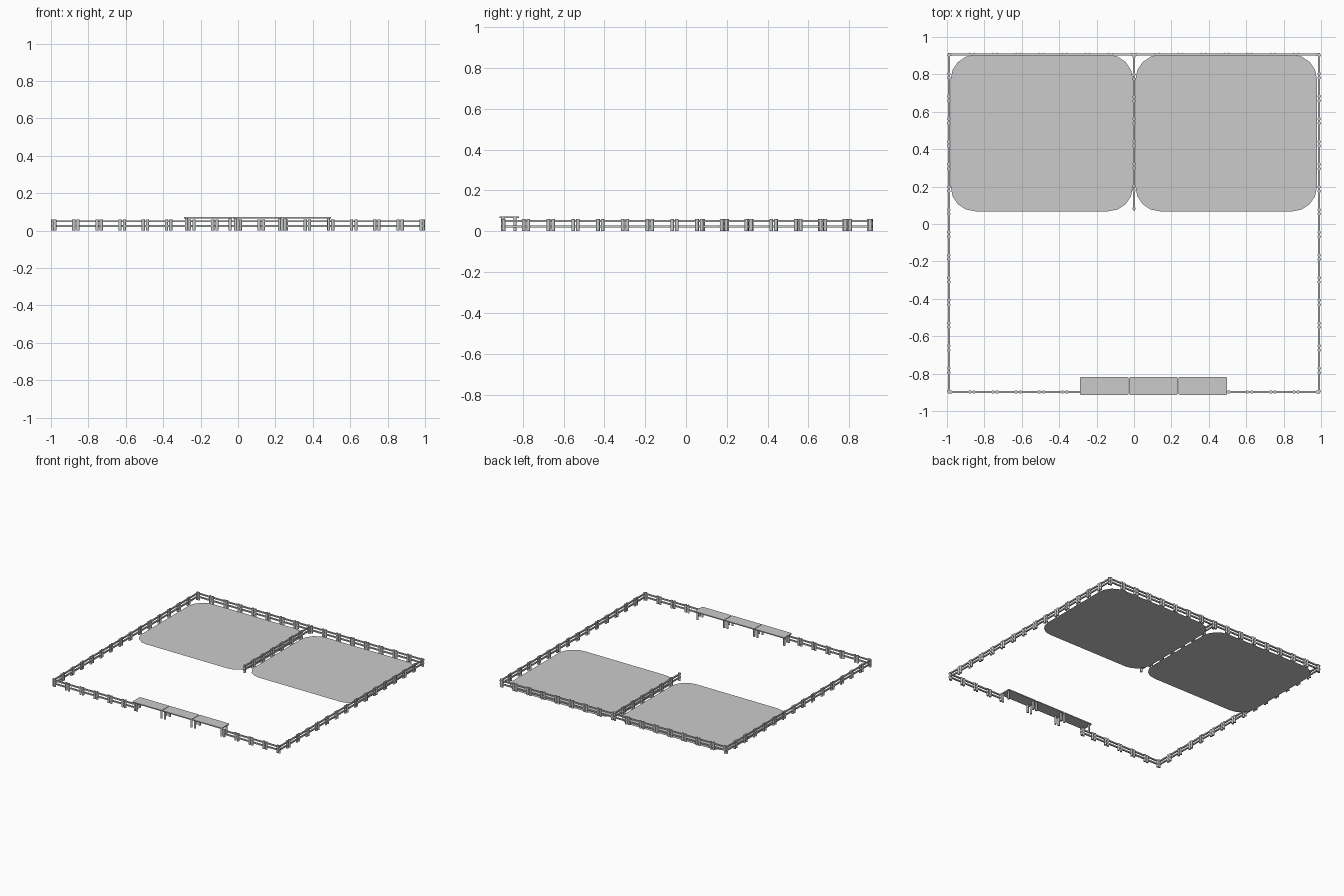
import bpy, bmesh, math
from mathutils import Matrix, Vector

if "Cube" in bpy.data.objects:
    bpy.data.objects.remove(bpy.data.objects["Cube"])

POST_R, POST_H, RAIL = 0.009, 0.06, 0.010
GAP = 0.0115          # post inset from the end of each panel


def finish(name, bm, smooth=False):
    me = bpy.data.meshes.new(name)
    bm.to_mesh(me)
    bm.free()
    ob = bpy.data.objects.new(name, me)
    bpy.context.collection.objects.link(ob)
    if smooth:
        bpy.ops.object.select_all(action='DESELECT')
        ob.select_set(True)
        bpy.context.view_layer.objects.active = ob
        bpy.ops.object.shade_smooth_by_angle(angle=math.radians(50))
    return ob


def add_post(bm, x, y, h=POST_H, r=POST_R):
    bmesh.ops.create_cone(bm, cap_ends=True, segments=10, radius1=r, radius2=r,
                          depth=h, matrix=Matrix.Translation((x, y, h / 2)))


def add_box(bm, centre, size):
    bmesh.ops.create_cube(bm, size=1, matrix=Matrix.Translation(centre)
                          @ Matrix.Diagonal((*size, 1)))


# Fence run: panels with a post near each end and two rails
def fence(name, start, end, panels):
    bm = bmesh.new()
    a, b = Vector(start), Vector(end)
    step = (b - a) / panels
    d = step.normalized()
    for i in range(panels):
        p, q = a + step * i, a + step * (i + 1)
        for post in (p + d * GAP, q - d * GAP):
            add_post(bm, post.x, post.y)
        mid = (p + q) / 2
        size = (max(abs(step.x), RAIL), max(abs(step.y), RAIL), RAIL)
        for z in (0.024, 0.050):
            add_box(bm, (mid.x, mid.y, z), size)
    return finish(name, bm, True)


# Flat outline with rounded corners, optionally thickened
def rounded_slab(name, x0, x1, y0, y1, r, seg, z, thick=0):
    bm = bmesh.new()
    verts = []
    corners = ((x1 - r, y1 - r), (x0 + r, y1 - r), (x0 + r, y0 + r), (x1 - r, y0 + r))
    for k, (cx, cy) in enumerate(corners):
        for i in range(seg + 1):
            t = math.pi / 2 * (k + i / seg)
            verts.append(bm.verts.new((cx + r * math.cos(t), cy + r * math.sin(t), z)))
    face = bm.faces.new(verts)
    if thick:
        top = bmesh.ops.extrude_face_region(bm, geom=[face])
        bmesh.ops.translate(bm, vec=(0, 0, thick),
                            verts=[v for v in top['geom'] if isinstance(v, bmesh.types.BMVert)])
        bmesh.ops.recalc_face_normals(bm, faces=bm.faces)
    return finish(name, bm)


# Outer fences, with an opening at the front for the counters
X, YB, YF = 0.99, 0.907, -0.898
P = 2 * X / 16
fence("back_fence", (-X, YB), (X, YB), 16)
fence("left_fence", (-X, YF - 0.007), (-X, YB + 0.007), 15)
fence("right_fence", (X, YF - 0.007), (X, YB + 0.007), 15)
fence("front_fence_left", (-X, YF), (-X + 6 * P, YF), 6)
fence("front_fence_right", (4 * P, YF), (X, YF), 4)

# Dividing fence between the two pads
fence("divider_fence", (0, 0.072), (0, YB), 7)

# Ground pads
rounded_slab("left_pad", -0.98, -0.006, 0.068, 0.904, 0.13, 4, 0.001)
rounded_slab("right_pad", 0.008, 0.978, 0.068, 0.904, 0.13, 4, 0.001)

# Row of three counters, four legs each
for i in range(3):
    x0 = -0.289 + i * 0.2635
    x1 = x0 + 0.260
    rounded_slab(f"counter_top_{i + 1}", x0, x1, -0.914, -0.818, 0.008, 3, 0.064, 0.008)
    bm = bmesh.new()
    for x in (x0 + 0.013, x1 - 0.013):
        for y in (-0.898, -0.838):
            add_post(bm, x, y, 0.065, 0.008)
    finish(f"counter_legs_{i + 1}", bm, True)
